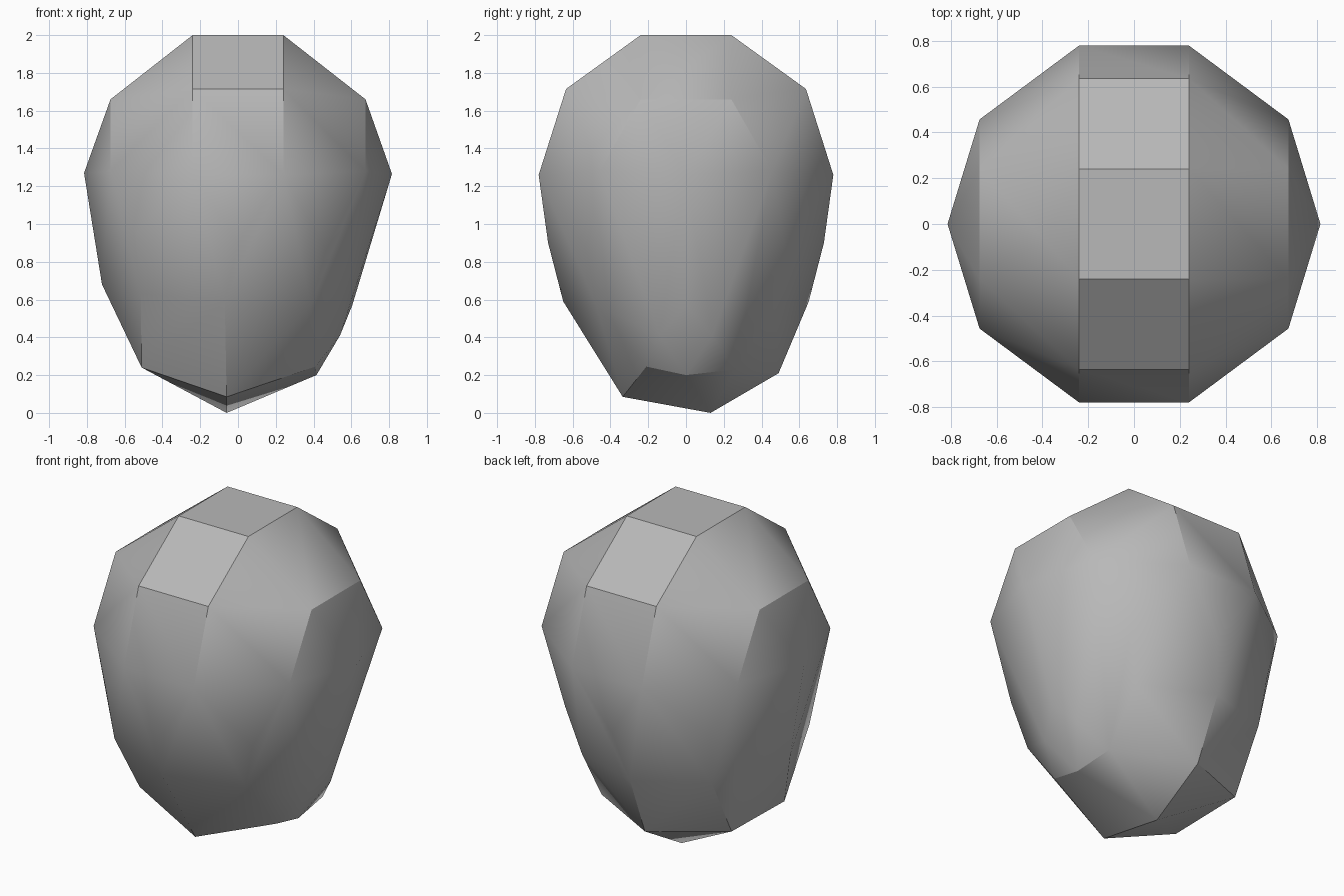
import bpy, bmesh, math

if "Cube" in bpy.data.objects:
    bpy.data.objects.remove(bpy.data.objects["Cube"])

# Upper dome: regular corners mirrored into all four quadrants
quadrant = [(0.24, 0.24, 2.0), (0.24, 0.635, 1.715), (0.24, 0.78, 1.26),
            (0.675, 0.24, 1.66), (0.675, 0.457, 1.28)]
points = [(sx * x, sy * y, z) for x, y, z in quadrant for sx in (1, -1) for sy in (1, -1)]
points += [(0.815, 0, 1.265), (-0.815, 0, 1.27)]

# Lower body: corners mirrored front to back
lower = [(0.0, 0.73, 0.9), (-0.07, 0.65, 0.59),
         (0.465, 0.525, 0.86), (0.385, 0.475, 0.57),
         (-0.54, 0.53, 0.95), (-0.515, 0.48, 0.63), (0.54, 0.14, 0.41)]
points += [(x, s * y, z) for x, y, z in lower for s in (1, -1)]
points += [(0.69, 0, 0.86), (0.605, 0, 0.57), (-0.72, 0, 0.68)]

# Chipped, uneven underside
points += [(-0.06, -0.335, 0.085), (-0.06, 0.13, 0.0), (-0.06, 0.49, 0.21),
           (0.41, -0.21, 0.245), (0.415, 0, 0.2), (0.4, 0.26, 0.23),
           (-0.51, -0.24, 0.24), (-0.51, 0.28, 0.25)]

# Stone body wrapped around the corners
bm = bmesh.new()
for p in points:
    bm.verts.new(p)
hull = bmesh.ops.convex_hull(bm, input=bm.verts)
loose = [v for v in bm.verts if not v.link_faces]
bmesh.ops.delete(bm, geom=loose, context='VERTS')
bmesh.ops.dissolve_limit(bm, angle_limit=math.radians(0.5), verts=bm.verts, edges=bm.edges)
bmesh.ops.recalc_face_normals(bm, faces=bm.faces)
mesh = bpy.data.meshes.new("stone")
bm.to_mesh(mesh)
bm.free()
stone = bpy.data.objects.new("stone", mesh)
bpy.context.collection.objects.link(stone)

# Plain grey stone colour
grey = bpy.data.materials.new("stone grey")
grey.diffuse_color = (0.48, 0.48, 0.48, 1)
grey.use_nodes = True
grey.node_tree.nodes["Principled BSDF"].inputs["Base Color"].default_value = grey.diffuse_color
mesh.materials.append(grey)

# Smooth the soft facets, keep hard creases
bpy.context.view_layer.objects.active = stone
stone.select_set(True)
bpy.ops.object.shade_smooth_by_angle(angle=math.radians(30))
